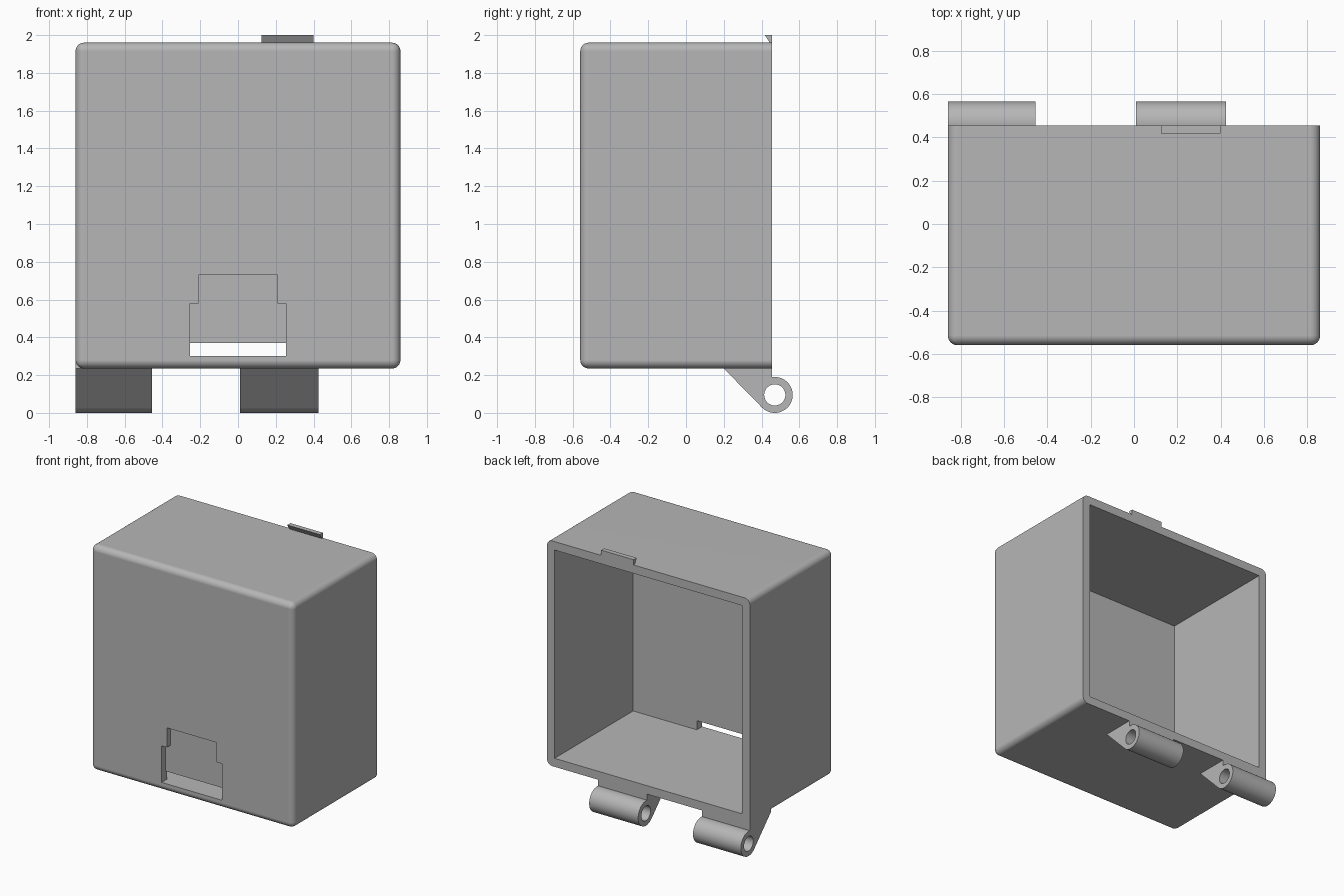
import bpy, bmesh, math

cube = bpy.data.objects.get("Cube")
if cube:
    bpy.data.objects.remove(cube, do_unlink=True)

grey = bpy.data.materials.new("plain_grey")
grey.use_nodes = True
COLOUR = (0.47, 0.47, 0.47, 1)
grey.diffuse_color = COLOUR
grey.node_tree.nodes["Principled BSDF"].inputs["Base Color"].default_value = COLOUR

W, FRONT, BACK, BOTTOM, TOP = 0.86, -0.56, 0.455, 0.235, 1.96
WALL, ROUND = 0.065, 0.045


def finish(name, bm):
    bmesh.ops.recalc_face_normals(bm, faces=bm.faces)
    mesh = bpy.data.meshes.new(name)
    bm.to_mesh(mesh)
    bm.free()
    mesh.materials.append(grey)
    obj = bpy.data.objects.new(name, mesh)
    bpy.context.collection.objects.link(obj)
    return obj


def prism(name, points, offset):
    """Extrude a closed outline of 3D points along the offset."""
    bm = bmesh.new()
    face = bm.faces.new([bm.verts.new(p) for p in points])
    new = bmesh.ops.extrude_face_region(bm, geom=[face], use_keep_orig=True)["geom"]
    bmesh.ops.translate(bm, vec=offset, verts=[v for v in new if isinstance(v, bmesh.types.BMVert)])
    return finish(name, bm)


def side_prism(name, outline, x0, x1):
    return prism(name, [(x0, y, z) for y, z in outline], (x1 - x0, 0, 0))


def front_prism(name, outline, y0, y1):
    return prism(name, [(x, y0, z) for x, z in outline], (0, y1 - y0, 0))


def rect(x, z0, z1):
    return [(-x, z0), (x, z0), (x, z1), (-x, z1)]


def activate(obj):
    bpy.ops.object.select_all(action='DESELECT')
    obj.select_set(True)
    bpy.context.view_layer.objects.active = obj


def cut(obj, cutter):
    mod = obj.modifiers.new("cut", 'BOOLEAN')
    mod.operation, mod.solver, mod.object = 'DIFFERENCE', 'EXACT', cutter
    activate(obj)
    bpy.ops.object.modifier_apply(modifier=mod.name)
    bpy.data.objects.remove(cutter, do_unlink=True)


def smooth(obj):
    activate(obj)
    bpy.ops.object.shade_smooth_by_angle(angle=math.radians(35))
    mod = obj.modifiers.new("flat_faces", 'WEIGHTED_NORMAL')
    mod.keep_sharp = True


# Housing: rounded everywhere except the open back rim
housing = front_prism("housing", rect(W, BOTTOM, TOP), FRONT, BACK)
bm = bmesh.new()
bm.from_mesh(housing.data)
edges = [e for e in bm.edges if min(v.co.y for v in e.verts) < 0]
bmesh.ops.bevel(bm, geom=edges, offset=ROUND, segments=6, profile=0.5, affect='EDGES')
bm.to_mesh(housing.data)
bm.free()

# Hollow interior, stepped front recess and the slot through its foot
floor = BOTTOM + WALL
cut(housing, front_prism("cavity", rect(W - WALL, floor, TOP - WALL), FRONT + WALL, BACK + 0.1))
right_half = [(0.255, floor), (0.255, 0.58), (0.21, 0.58), (0.21, 0.73)]
recess = right_half + [(-x, z) for x, z in reversed(right_half)]
cut(housing, front_prism("recess", recess, FRONT - 0.1, FRONT + 0.045))
cut(housing, front_prism("slot", rect(0.255, floor, 0.37), FRONT - 0.1, FRONT + WALL + 0.02))
smooth(housing)

# Hinge knuckles: round barrel with a slanted gusset under the housing
R, HOLE, CY, CZ, N = 0.095, 0.056, 0.47, 0.095, 48


def circle(r, start=0.0, end=360.0, count=N):
    step = math.radians(end - start) / count
    a = math.radians(start)
    return [(CY + r * math.cos(a + i * step), CZ + r * math.sin(a + i * step)) for i in range(count)]


for name, x0, x1 in (("right_hinge", -W, -0.455), ("left_hinge", 0.01, 0.425)):
    start = math.degrees(math.acos((BACK - CY) / R))
    barrel = circle(R, 225, 360 + start, 36)
    barrel.append((BACK, CZ + R * math.sin(math.radians(start))))
    outline = barrel + [(BACK, BOTTOM + 0.045), (0.2, BOTTOM + 0.045), (0.2, BOTTOM)]
    hinge = side_prism(name, outline, x0, x1)
    cut(hinge, side_prism("pin_hole", circle(HOLE), x0 - 0.1, x1 + 0.1))
    smooth(hinge)

# Small overhanging catch on the top rim
side_prism("catch", [(BACK, TOP - 0.03), (BACK, 2.0), (0.418, 2.0), (0.443, TOP), (0.443, TOP - 0.03)],
           0.125, 0.4)
